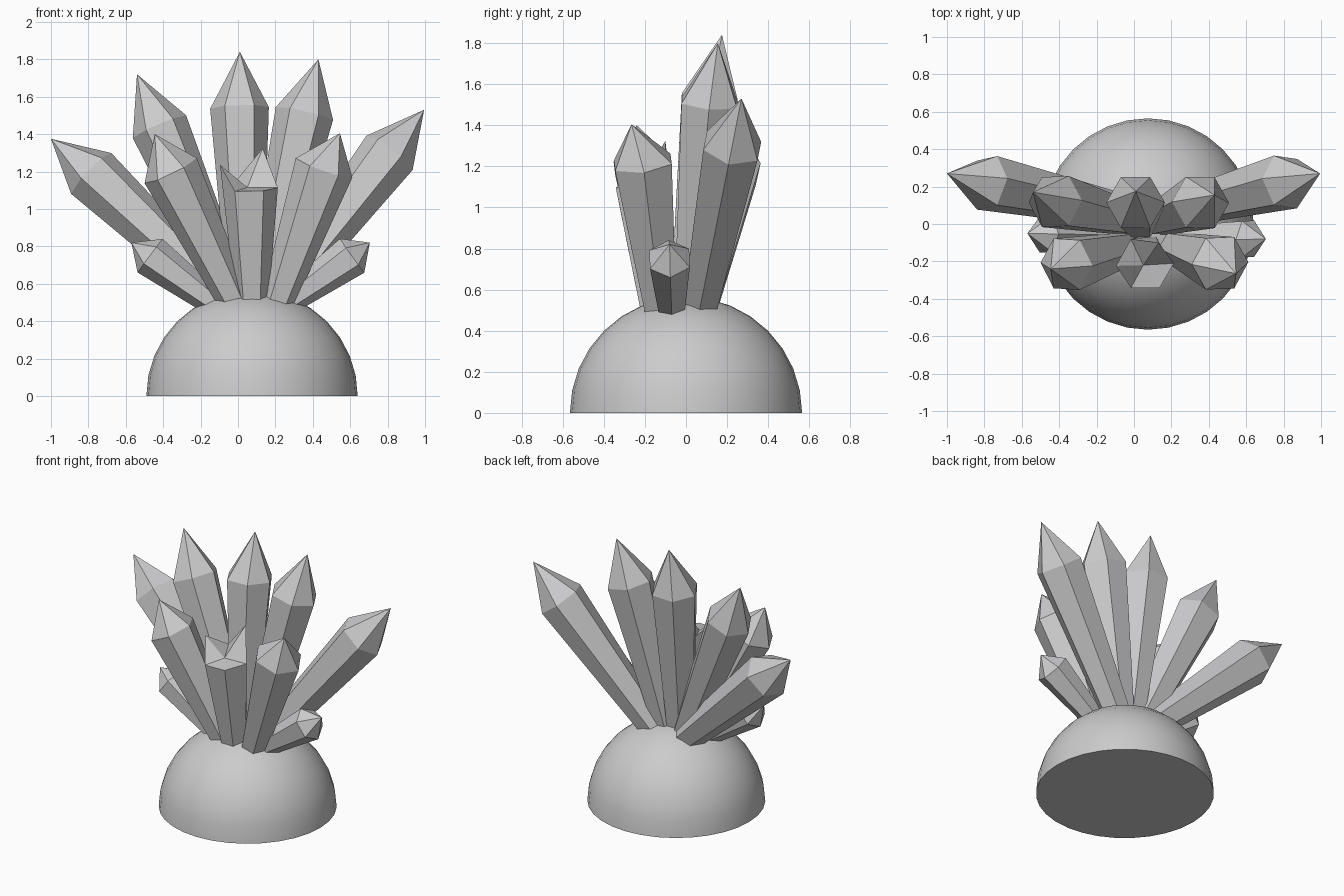
import bpy, bmesh, math
from mathutils import Vector

if "Cube" in bpy.data.objects:
    bpy.data.objects.remove(bpy.data.objects["Cube"])

stone = bpy.data.materials.new("pale grey stone")
stone.diffuse_color = (0.6, 0.6, 0.61, 1)
stone.use_nodes = True
stone.node_tree.nodes["Principled BSDF"].inputs["Base Color"].default_value = stone.diffuse_color


def finish(bm, name):
    bmesh.ops.recalc_face_normals(bm, faces=bm.faces)
    mesh = bpy.data.meshes.new(name)
    bm.to_mesh(mesh)
    bm.free()
    mesh.materials.append(stone)
    obj = bpy.data.objects.new(name, mesh)
    bpy.context.collection.objects.link(obj)
    return obj


def ring(bm, center, axis, radius):
    """Hexagon across the axis, with two corners toward +x and -x."""
    u = Vector((1, 0, 0))
    u = (u - axis * u.dot(axis)).normalized()
    v = axis.cross(u)
    return [bm.verts.new(center + radius * (math.cos(i * math.pi / 3) * u
                                            + math.sin(i * math.pi / 3) * v))
            for i in range(6)]


def crystal(name, base, shoulder, tip, r_base, r_top, lifts=None):
    """Tapered hexagonal crystal; lifts raise single shoulder corners."""
    base, shoulder, tip = Vector(base), Vector(shoulder), Vector(tip)
    axis = (shoulder - base).normalized()
    bm = bmesh.new()
    low = ring(bm, base, axis, r_base)
    high = ring(bm, shoulder, axis, r_top)
    for vert, lift in zip(high, lifts or [0] * 6):
        vert.co += axis * lift
    peak = bm.verts.new(tip)
    for i in range(6):
        j = (i + 1) % 6
        bm.faces.new((low[i], low[j], high[j], high[i]))
        bm.faces.new((high[i], high[j], peak))
    bm.faces.new(low[::-1])
    return finish(bm, name)


# Rounded rock base: upper half of a sphere, closed underneath
R = 0.565
bm = bmesh.new()
bmesh.ops.create_uvsphere(bm, u_segments=32, v_segments=16, radius=R)
cut = bmesh.ops.bisect_plane(bm, geom=bm.verts[:] + bm.edges[:] + bm.faces[:],
                             plane_co=(0, 0, 0), plane_no=(0, 0, -1), clear_outer=True)
bmesh.ops.holes_fill(bm, edges=[e for e in bm.edges if e.is_boundary], sides=0)
for f in bm.faces:
    f.smooth = abs(f.calc_center_median().z) > 1e-4
bmesh.ops.translate(bm, verts=bm.verts, vec=(0.075, 0, 0))
dome = finish(bm, "rock_base")
for e in dome.data.edges:
    if all(abs(dome.data.vertices[i].co.z) < 1e-4 for i in e.vertices):
        e.use_edge_sharp = True

# Tall crystals in the back row
crystal("back_center_crystal", (0.04, 0.00, 0.47), (0.008, 0.115, 1.54), (0.01, 0.175, 1.84), 0.09, 0.157)
crystal("back_left_crystal", (0.00, 0.02, 0.47), (-0.42, 0.12, 1.44), (-0.54, 0.17, 1.72), 0.09, 0.155)
crystal("back_right_crystal", (0.12, 0.02, 0.47), (0.355, 0.115, 1.51), (0.43, 0.155, 1.80), 0.09, 0.157)
crystal("outer_left_crystal", (-0.02, 0.06, 0.47), (-0.785, 0.22, 1.19), (-1.0, 0.27, 1.375), 0.09, 0.155)
crystal("outer_right_crystal", (0.17, 0.06, 0.47), (0.81, 0.225, 1.30), (0.995, 0.27, 1.53), 0.09, 0.155)

# Shorter crystals in the front row
crystal("front_left_crystal", (0.00, -0.12, 0.47), (-0.36, -0.215, 1.205), (-0.445, -0.24, 1.40), 0.085, 0.155)
crystal("front_right_crystal", (0.20, -0.12, 0.47), (0.46, -0.21, 1.22), (0.545, -0.265, 1.405), 0.085, 0.16)

# Broken front crystal: sunken middle with two raised corners
crystal("broken_front_crystal", (0.075, -0.14, 0.47), (0.06, -0.21, 1.11), (0.05, -0.22, 1.115), 0.085, 0.153,
        lifts=[0.0, 0.2, 0.02, 0.13, 0.0, 0.0])

# Small side crystals
crystal("small_left_crystal", (-0.12, -0.06, 0.49), (-0.47, -0.055, 0.75), (-0.57, -0.05, 0.82), 0.07, 0.112)
crystal("small_right_crystal", (0.26, -0.07, 0.50), (0.61, -0.08, 0.75), (0.705, -0.08, 0.82), 0.07, 0.112)
